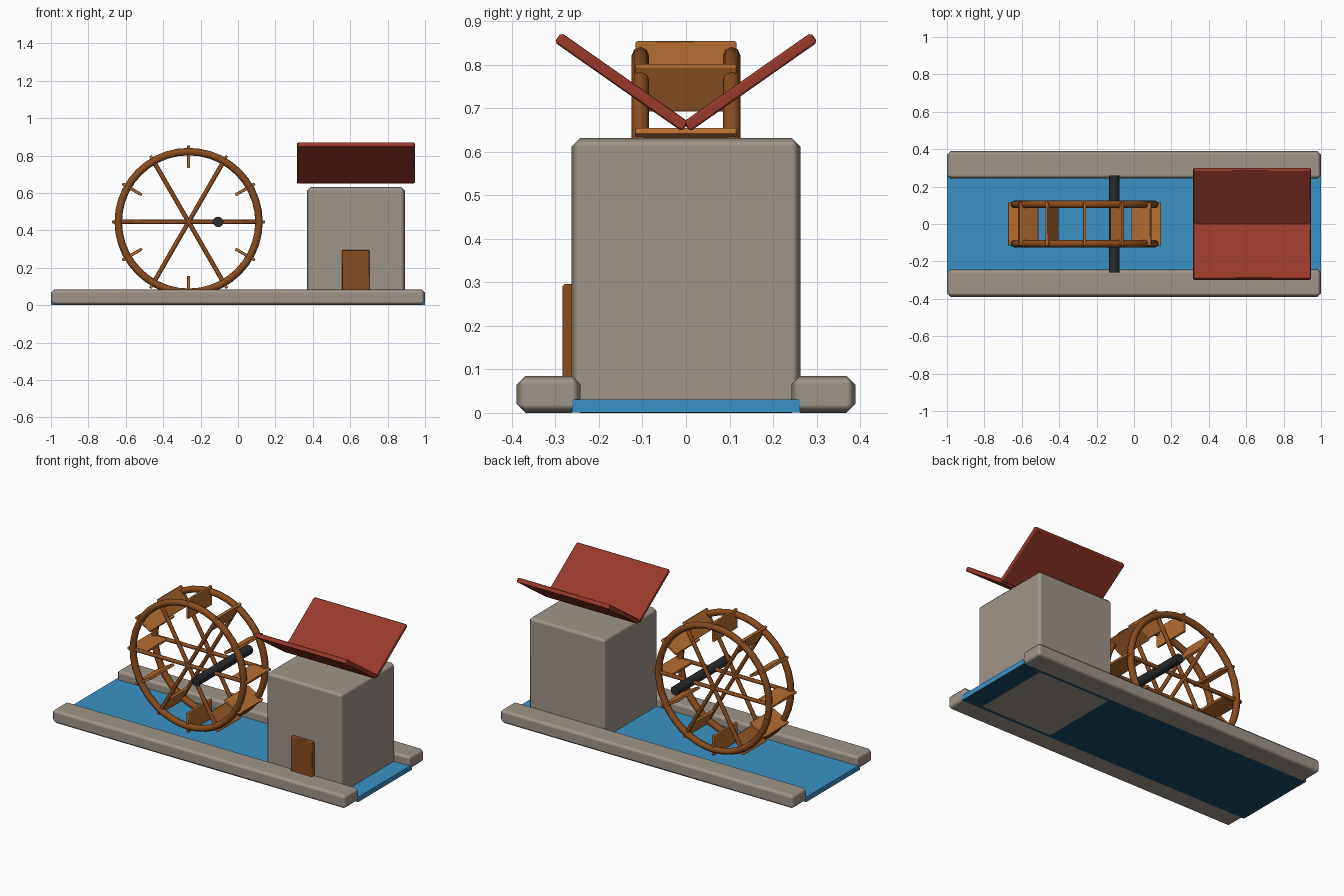
import bpy, math
from mathutils import Matrix, Vector

if "Cube" in bpy.data.objects:
    bpy.data.objects.remove(bpy.data.objects["Cube"])


def material(name, rgb):
    m = bpy.data.materials.new(name)
    m.diffuse_color = (*rgb, 1)
    m.use_nodes = True
    m.node_tree.nodes["Principled BSDF"].inputs["Base Color"].default_value = m.diffuse_color
    return m


STONE = material("stone", (0.345, 0.30, 0.25))
WATER = material("water_blue", (0.042, 0.29, 0.56))
DEEP = material("deep_water", (0.011, 0.075, 0.14))
ROOF = material("roof_red", (0.32, 0.041, 0.025))
WOOD = material("dark_wood", (0.25, 0.073, 0.014))
PADDLE = material("light_wood", (0.47, 0.155, 0.031))
IRON = material("dark_iron", (0.022, 0.023, 0.025))


def finish(ob, name, mat):
    ob.name = name
    ob.data.materials.append(mat)
    return ob


def box(name, lo, hi, mat, bevel=0):
    bpy.ops.mesh.primitive_cube_add(size=1)
    ob = bpy.context.object
    lo, hi = Vector(lo), Vector(hi)
    ob.data.transform(Matrix.Diagonal((*(hi - lo), 1)))
    ob.location = (lo + hi) / 2
    if bevel:
        bpy.ops.object.shade_smooth()
        b = ob.modifiers.new("bevel", "BEVEL")
        b.width, b.segments, b.harden_normals = bevel, 1, True
    return finish(ob, name, mat)


def rod(name, centre, radius, length, rot, mat, sides=12):
    bpy.ops.mesh.primitive_cylinder_add(vertices=sides, radius=radius, depth=length,
                                        location=centre, rotation=rot)
    bpy.ops.object.shade_smooth_by_angle(angle=math.radians(60))
    return finish(bpy.context.object, name, mat)


# Stream with a dark underside, and stone banks
stream = box("stream", (-1, -0.262, 0.0005), (1, 0.262, 0.031), WATER)
stream.data.materials.append(DEEP)
for f in stream.data.polygons:
    f.material_index = 1 if f.normal.z < -0.5 else 0
for side, s in (("front", -1), ("back", 1)):
    y = sorted((s * 0.242, s * 0.389))
    box(side + "_bank", (-1, y[0], 0), (1, y[1], 0.085), STONE, 0.02)

# Mill house and door
box("mill_house", (0.37, -0.263, 0), (0.892, 0.263, 0.632), STONE, 0.02)
box("door", (0.556, -0.284, 0.03), (0.704, -0.25, 0.296), WOOD, 0.005)

# Roof panels rising outwards from the centre
for side, s in (("front", -1), ("back", 1)):
    panel = box(side + "_roof_panel", (0.316, -0.179, -0.0135), (0.945, 0.179, 0.0135), ROOF, 0.006)
    panel.location = (0.6305, s * 0.148, 0.76)
    panel.rotation_euler.x = s * math.radians(35)

# Water wheel: rims and spokes
HUB = Vector((-0.264, 0, 0.445))
for side, s in (("front", -1), ("back", 1)):
    centre = HUB + Vector((0, s * 0.105, 0))
    bpy.ops.mesh.primitive_torus_add(major_radius=0.376, minor_radius=0.02, major_segments=40,
                                     minor_segments=8, location=centre,
                                     rotation=(math.pi / 2, 0, 0))
    bpy.ops.object.shade_smooth()
    finish(bpy.context.object, side + "_rim", WOOD)
    for i in range(3):
        rod(f"{side}_spoke_{i + 1}", centre, 0.012, 0.75,
            (0, math.pi / 2 + i * math.pi / 3, 0), WOOD, 8)

# Paddles around the rims
for i in range(12):
    a = i * math.pi / 6
    p = box(f"paddle_{i + 1}", (-0.06, -0.116, -0.008), (0.06, 0.116, 0.008), PADDLE, 0.003)
    p.location = HUB + 0.349 * Vector((math.cos(a), 0, math.sin(a)))
    p.rotation_euler.y = -a

# Axle
rod("axle", (-0.106, 0, 0.445), 0.028, 0.52, (math.pi / 2, 0, 0), IRON)
